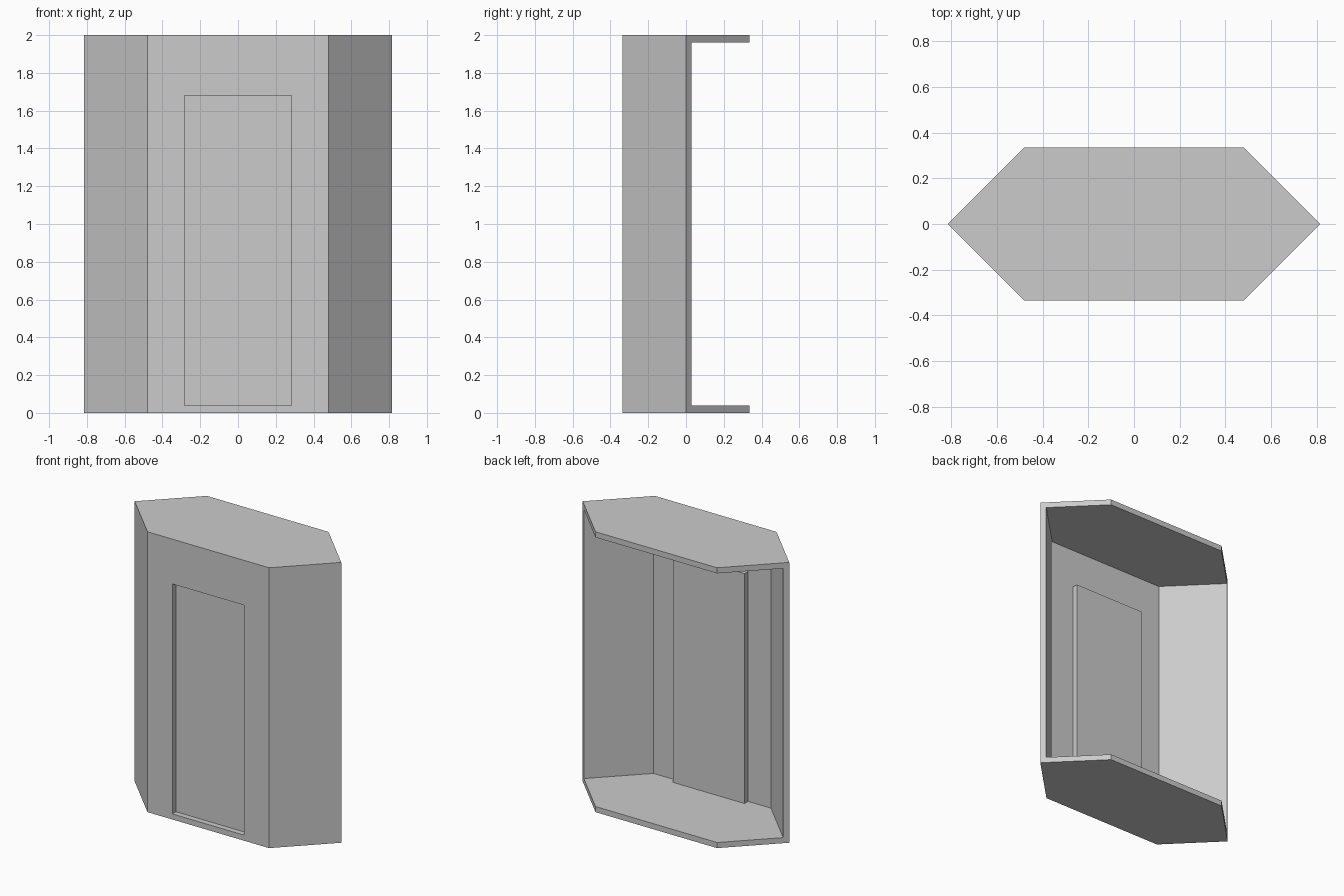
import bpy, bmesh

if "Cube" in bpy.data.objects:
    bpy.data.objects.remove(bpy.data.objects["Cube"])

W, D, H, T = 0.48, 0.335, 2.0, 0.04      # half front width, half depth, height, thickness
DOOR_X, DOOR_TOP = 0.283, 1.68


def prism(name, points, z0, z1):
    """Extrude a plan outline from z0 to z1."""
    bm = bmesh.new()
    face = bm.faces.new([bm.verts.new((x, y, z0)) for x, y in points])
    ext = bmesh.ops.extrude_face_region(bm, geom=[face])
    top = [v for v in ext["geom"] if isinstance(v, bmesh.types.BMVert)]
    bmesh.ops.translate(bm, verts=top, vec=(0, 0, z1 - z0))
    bmesh.ops.recalc_face_normals(bm, faces=bm.faces)
    mesh = bpy.data.meshes.new(name)
    bm.to_mesh(mesh)
    bm.free()
    obj = bpy.data.objects.new(name, mesh)
    bpy.context.collection.objects.link(obj)
    return obj


def rect(x, y0, y1):
    return [(-x, y0), (x, y0), (x, y1), (-x, y1)]


def cut(target, cutter):
    """Subtract the cutter, apply the result and delete the cutter."""
    cutter.hide_render = True
    mod = target.modifiers.new("cut", "BOOLEAN")
    mod.operation, mod.solver, mod.object = "DIFFERENCE", "EXACT", cutter
    bpy.context.view_layer.objects.active = target
    bpy.ops.object.modifier_apply(modifier=mod.name)
    bpy.data.objects.remove(cutter)


# Hexagonal booth body: floor, roof and three front walls
tip = W + D
booth = prism("booth_shell", [(-W, -D), (W, -D), (tip, 0), (W, D), (-W, D), (-tip, 0)], 0, H)

# Open interior, with the angled walls ending square at the side tips
ix, iy, reach = W - T * 0.4142, -D + T, 0.5
cavity = [(-ix, iy), (ix, iy), (ix + reach, iy + reach), (ix + reach, 0.6),
          (-ix - reach, 0.6), (-ix - reach, iy + reach)]
cut(booth, prism("interior_cutter", cavity, T, H - T))

# Doorway through the front wall
cut(booth, prism("doorway_cutter", rect(DOOR_X, -D - 0.1, iy + 0.1), T, DOOR_TOP))

# Door panel set back by one wall thickness
prism("door", rect(DOOR_X, iy, iy + T), T, DOOR_TOP)
